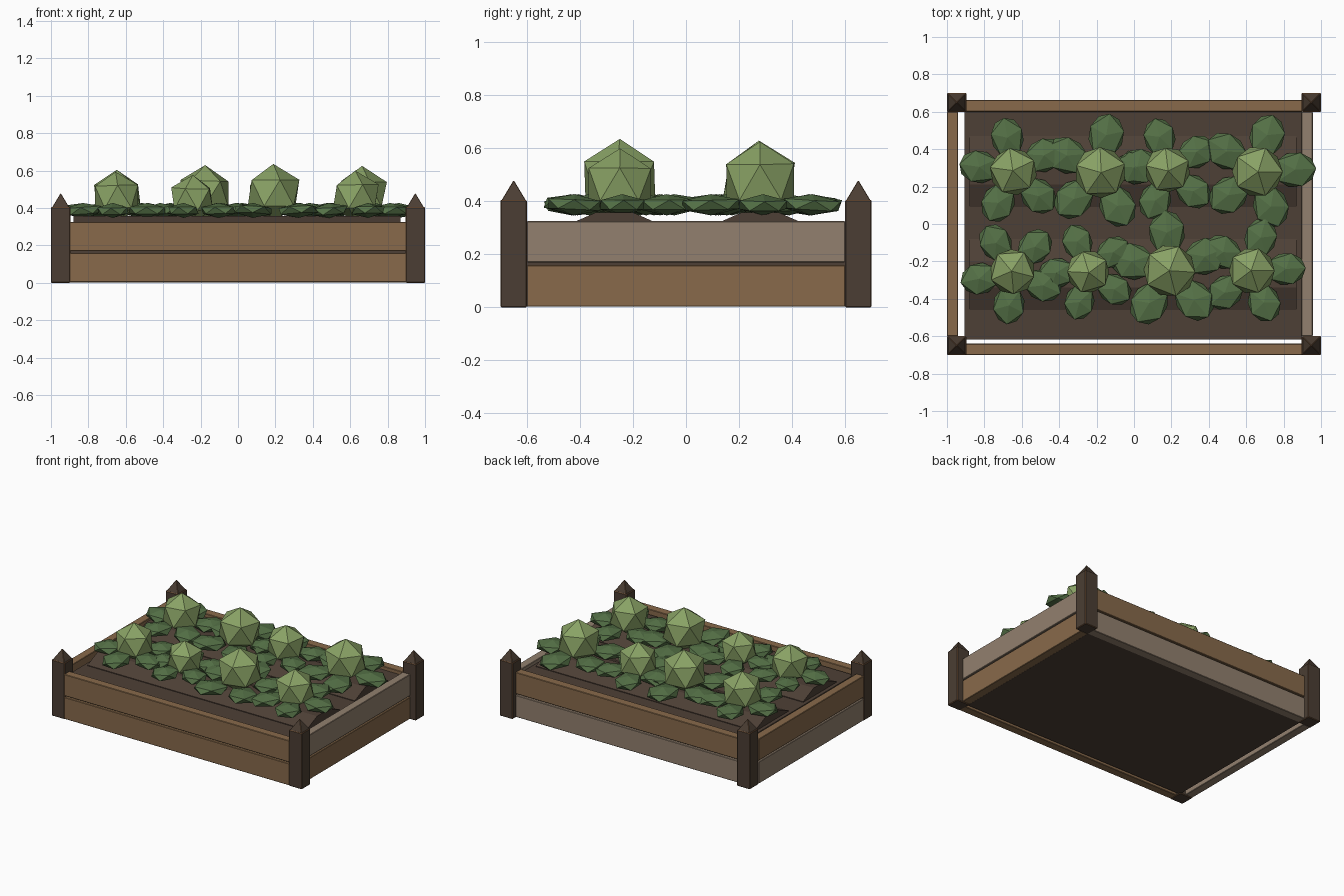
import bpy, bmesh, random
from math import radians, cos, sin, pi
from mathutils import Matrix, Vector

random.seed(4)
if "Cube" in bpy.data.objects:
    bpy.data.objects.remove(bpy.data.objects["Cube"])


def material(name, rgb):
    m = bpy.data.materials.new(name)
    m.use_nodes = True
    m.diffuse_color = (*rgb, 1)
    bsdf = next(n for n in m.node_tree.nodes if n.type == 'BSDF_PRINCIPLED')
    bsdf.inputs["Base Color"].default_value = (*rgb, 1)
    return m


BROWN = material("brown wood", (0.246, 0.144, 0.07))
GREY = material("weathered wood", (0.287, 0.216, 0.156))
DARK = material("dark post wood", (0.07, 0.048, 0.033))
WORN = material("worn post edge", (0.17, 0.085, 0.04))
SOIL = material("soil", (0.076, 0.051, 0.037))
LEAF = material("leaf green", (0.09, 0.165, 0.062))
HEAD = material("pale green", (0.25, 0.36, 0.13))


def finish(name, bm, *mats):
    bmesh.ops.recalc_face_normals(bm, faces=bm.faces[:])
    mesh = bpy.data.meshes.new(name)
    bm.to_mesh(mesh)
    bm.free()
    ob = bpy.data.objects.new(name, mesh)
    for m in mats:
        mesh.materials.append(m)
    bpy.context.collection.objects.link(ob)
    return ob


def box(name, lo, hi, *mats):
    lo, hi = Vector(lo), Vector(hi)
    bm = bmesh.new()
    bmesh.ops.create_cube(bm, size=1, matrix=Matrix.Translation((lo + hi) / 2)
                          @ Matrix.Diagonal((*(hi - lo), 1)))
    return finish(name, bm, *mats)


def bevel(ob, width, mat=-1):
    mod = ob.modifiers.new("edge", 'BEVEL')
    mod.width = width
    mod.segments = 1
    mod.material = mat


# Corner posts with pyramid caps
for sx, side in ((-1, "right"), (1, "left")):
    for sy, end in ((-1, "front"), (1, "back")):
        x, y = sx * 0.948, sy * 0.65
        post = box(f"{end}_{side}_post", (x - 0.052, y - 0.05, 0),
                   (x + 0.052, y + 0.05, 0.405), DARK, WORN)
        bevel(post, 0.004, 1)
        bm = bmesh.new()
        bmesh.ops.create_cone(bm, cap_ends=True, segments=4, radius1=0.068, radius2=0,
                              depth=0.08, matrix=Matrix.Translation((x, y, 0.44))
                              @ Matrix.Rotation(pi / 4, 4, 'Z'))
        bevel(finish(f"{end}_{side}_post_cap", bm, DARK, WORN), 0.002, 1)

# Two planks per side: x range, y range, lower and upper colour
sides = {
    "front": ((-0.9, 0.9), (-0.7, -0.64), BROWN, BROWN),
    "back": ((-0.9, 0.9), (0.6, 0.662), GREY, BROWN),
    "right": ((-1, -0.94), (-0.6, 0.6), GREY, BROWN),
    "left": ((0.896, 0.956), (-0.6, 0.6), BROWN, GREY),
}
for side, (xs, ys, low, up) in sides.items():
    for level, z0, z1, mat in (("lower", 0.003, 0.16, low), ("upper", 0.17, 0.325, up)):
        plank = box(f"{side}_{level}_plank", (xs[0], ys[0], z0), (xs[1], ys[1], z1), mat)
        bevel(plank, 0.003)

# Soil bed and two planting ridges
box("soil_bed", (-0.906, -0.617, 0.004), (0.897, 0.602, 0.3), SOIL)
profile = [(-0.19, 0.295), (-0.19, 0.305), (-0.07, 0.358),
           (0.07, 0.358), (0.19, 0.305), (0.19, 0.295)]
for yc, row in ((-0.27, "front"), (0.28, "back")):
    bm = bmesh.new()
    face = bm.faces.new([bm.verts.new((-0.88, yc + y, z)) for y, z in profile])
    ext = bmesh.ops.extrude_face_region(bm, geom=[face])
    bmesh.ops.translate(bm, vec=(1.75, 0, 0),
                        verts=[v for v in ext["geom"] if isinstance(v, bmesh.types.BMVert)])
    finish(f"{row}_soil_ridge", bm, SOIL)


def plant(name, x, y, r, phase):
    # Faceted head
    bm = bmesh.new()
    place = Matrix.Translation((x, y, 0.31 + 1.1 * r))
    turn = (Matrix.Rotation(random.uniform(0, 2), 4, 'Z')
            @ Matrix.Rotation(random.uniform(-0.06, 0.06), 4, 'X'))
    bmesh.ops.create_icosphere(bm, subdivisions=1, radius=r, matrix=place @ turn)
    finish(name + "_head", bm, HEAD)
    # Ring of five flattened leaves
    bm = bmesh.new()
    for i in range(5):
        a = radians(phase + 72 * i)
        d = 1.33 * r
        bmesh.ops.create_icosphere(
            bm, subdivisions=1, radius=1,
            matrix=Matrix.Translation((x + d * cos(a), y + d * sin(a), 0.387))
            @ Matrix.Rotation(a, 4, 'Z')
            @ Matrix.Rotation(random.uniform(-0.08, 0.08), 4, 'Y')
            @ Matrix.Diagonal((0.85 * r, 0.7 * r, 0.04, 1)))
    finish(name + "_leaves", bm, LEAF)


# Plants: x, y, head radius, leaf direction
plants = [(-0.645, 0.28, 0.14, 28), (-0.18, 0.275, 0.152, 9),
          (0.18, 0.29, 0.135, 32), (0.66, 0.28, 0.15, 3),
          (-0.65, -0.255, 0.135, 48), (-0.245, -0.255, 0.127, 38),
          (0.19, -0.25, 0.155, 22), (0.63, -0.25, 0.138, 3)]
for n, p in enumerate(plants, 1):
    plant(f"plant_{n}", *p)
